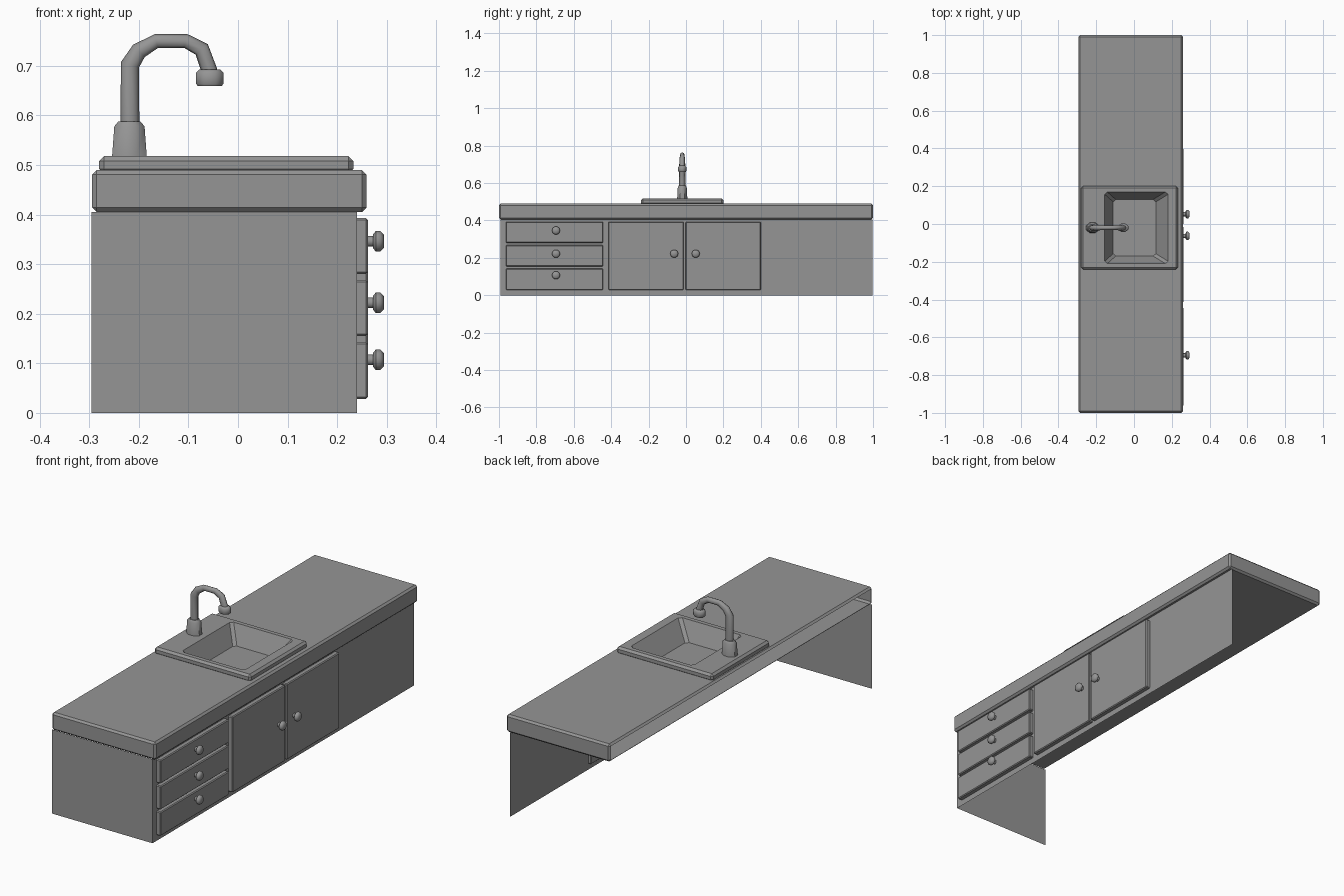
import bpy, bmesh
from math import pi, cos, sin
from mathutils import Matrix

if "Cube" in bpy.data.objects:
    bpy.data.objects.remove(bpy.data.objects["Cube"])

grey = bpy.data.materials.new("dark_grey")
grey.diffuse_color = (0.3, 0.3, 0.3, 1)
grey.use_nodes = True
grey.node_tree.nodes["Principled BSDF"].inputs["Base Color"].default_value = grey.diffuse_color


def finish(name, bm):
    bmesh.ops.recalc_face_normals(bm, faces=bm.faces)
    me = bpy.data.meshes.new(name)
    bm.to_mesh(me)
    bm.free()
    me.materials.append(grey)
    ob = bpy.data.objects.new(name, me)
    bpy.context.collection.objects.link(ob)
    return ob


def box(name, x, y, z, chamfer=0.0):
    bm = bmesh.new()
    bmesh.ops.create_cube(bm, size=1)
    for v in bm.verts:
        v.co = [lo if c < 0 else hi for c, (lo, hi) in zip(v.co, (x, y, z))]
    if chamfer:
        bmesh.ops.bevel(bm, geom=bm.edges[:], offset=chamfer, segments=1,
                        affect='EDGES')
    return finish(name, bm)


def sheet(name, corners):
    bm = bmesh.new()
    bm.faces.new([bm.verts.new(c) for c in corners])
    return finish(name, bm)


def turned(name, profile, sides, matrix):
    # closed turned shape from (radius, height) rings
    bm = bmesh.new()
    angles = [(i + .5) * 2 * pi / sides for i in range(sides)]
    rings = [[bm.verts.new((r * cos(a), r * sin(a), h)) for a in angles] for r, h in profile]
    for a, b in zip(rings, rings[1:]):
        for i in range(sides):
            j = (i + 1) % sides
            bm.faces.new((a[i], a[j], b[j], b[i]))
    bm.faces.new(rings[0][::-1])
    bm.faces.new(rings[-1])
    bm.transform(matrix)
    ob = finish(name, bm)
    ob.data.shade_smooth()
    ob.data.set_sharp_from_angle(angle=pi * 50 / 180)
    return ob


# cabinet: front sheet and one end sheet, open at the back and bottom
XB, XF, Y0, Y1, ZT = -0.295, 0.24, -0.993, 0.997, 0.405
sheet("cabinet_front", [(XF, Y0, 0), (XF, Y1, 0), (XF, Y1, ZT), (XF, Y0, ZT)])
sheet("cabinet_end", [(XB, Y0, 0), (XF, Y0, 0), (XF, Y0, ZT), (XB, Y0, ZT)])

# worktop and raised sink rim
worktop = box("worktop", (-0.294, 0.259), (-1, 1), (0.405, 0.49), 0.009)
rim = box("sink_rim", (-0.28, 0.233), (-0.24, 0.2), (0.482, 0.518), 0.01)

# tapered bowl cut through rim and worktop
bm = bmesh.new()
low = ((-0.11, 0.116), (-0.17, 0.13))
high = ((-0.161, 0.189), (-0.215, 0.175))
bmesh.ops.create_cube(bm, size=1)
for v in bm.verts:
    (xa, xb), (ya, yb) = high if v.co.z > 0 else low
    v.co = (xa if v.co.x < 0 else xb, ya if v.co.y < 0 else yb,
            0.53 if v.co.z > 0 else 0.43)
sides = [e for e in bm.edges if abs(e.verts[0].co.z - e.verts[1].co.z) > 0.05]
bmesh.ops.bevel(bm, geom=sides, offset=0.012, segments=1, affect='EDGES')
cutter = finish("bowl_cutter", bm)
cutter.hide_render = True
for ob in (worktop, rim):
    m = ob.modifiers.new("bowl", 'BOOLEAN')
    m.operation = 'DIFFERENCE'
    m.solver = 'EXACT'
    m.object = cutter
bpy.context.view_layer.update()
deps = bpy.context.evaluated_depsgraph_get()
for ob in (worktop, rim):
    baked = bpy.data.meshes.new_from_object(ob.evaluated_get(deps))
    ob.modifiers.clear()
    ob.data = baked
bpy.data.objects.remove(cutter)

# the worktop is open along its back, like the cabinet
bm = bmesh.new()
bm.from_mesh(worktop.data)
back = [f for f in bm.faces if f.normal.x < -0.9 and f.calc_center_median().x < -0.29]
bmesh.ops.delete(bm, geom=back, context='FACES')
bm.to_mesh(worktop.data)
bm.free()

# drawers, doors and their knobs
knob = [(0.011, 0), (0.011, 0.012), (0.014, 0.012), (0.022, 0.018),
        (0.022, 0.027), (0.014, 0.034)]


def add_knob(name, y, z):
    turned(name, knob, 10, Matrix.Translation((0.26, y, z)) @ Matrix.Rotation(pi / 2, 4, 'Y'))


for i, (za, zb, zk) in enumerate([(0.028, 0.143, 0.107), (0.155, 0.268, 0.222),
                                  (0.28, 0.393, 0.346)]):
    box(f"drawer_{i}", (0.225, 0.262), (-0.963, -0.443), (za, zb), 0.004)
    add_knob(f"drawer_knob_{i}", -0.695, zk)
for side, ya, yb, yk in (("left", -0.415, -0.013, -0.063), ("right", -0.002, 0.4, 0.052)):
    box(f"door_{side}", (0.225, 0.262), (ya, yb), (0.028, 0.393), 0.004)
    add_knob(f"door_knob_{side}", yk, 0.222)

# tap: tapered base, bent pipe and spout head, all slightly flattened in y
FY, FLAT = -0.02, 0.78
flat = Matrix.Diagonal((1, FLAT, 1, 1))
turned("tap_base", [(0.038, 0.516), (0.033, 0.578), (0.024, 0.588)], 8,
       Matrix.Translation((-0.219, FY, 0)) @ flat)
turned("tap_head", [(0.026, 0.659), (0.03, 0.664), (0.03, 0.686), (0.022, 0.693)], 8,
       Matrix.Translation((-0.057, FY, 0)) @ flat)
cu = bpy.data.curves.new("tap_pipe", 'CURVE')
cu.dimensions = '3D'
cu.bevel_depth = 0.019
cu.bevel_resolution = 2
cu.use_fill_caps = True
cu.materials.append(grey)
path = [(-0.218, 0.58, 1), (-0.218, 0.702, 1), (-0.2, 0.73, .9), (-0.165, 0.75, .75),
        (-0.105, 0.75, .75), (-0.073, 0.733, .85), (-0.057, 0.688, .85)]
sp = cu.splines.new('POLY')
sp.points.add(len(path) - 1)
for p, (x, z, r) in zip(sp.points, path):
    p.co = (x, 0, z, 1)
    p.radius = r
sp.use_smooth = True
pipe = bpy.data.objects.new("tap_pipe", cu)
pipe.location.y = FY
pipe.scale.y = 0.85
bpy.context.collection.objects.link(pipe)
